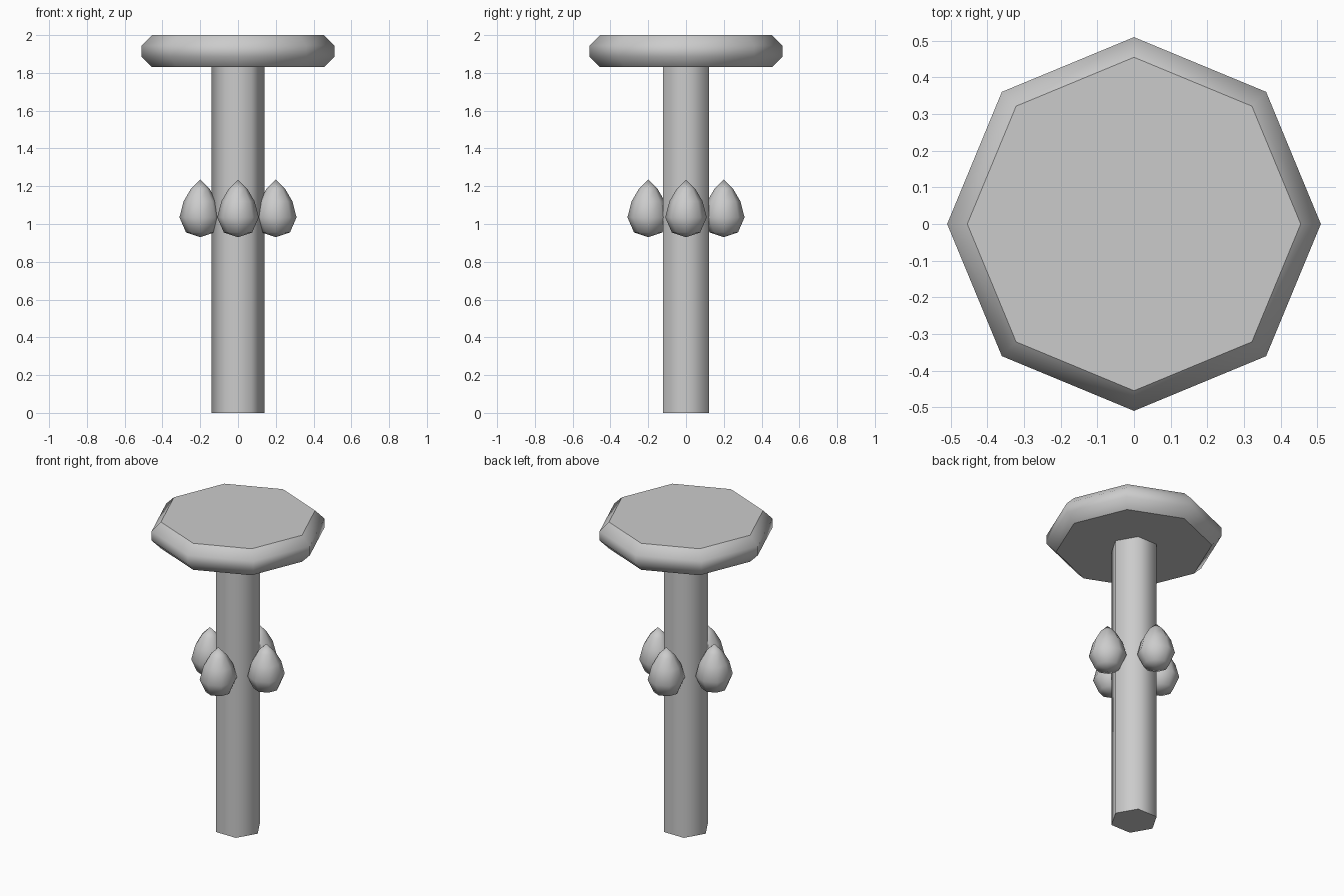
import bpy, bmesh, math

if "Cube" in bpy.data.objects:
    bpy.data.objects.remove(bpy.data.objects["Cube"])

grey = bpy.data.materials.new("plain grey")
grey.diffuse_color = (0.6, 0.6, 0.6, 1)
grey.use_nodes = True
grey.node_tree.nodes["Principled BSDF"].inputs["Base Color"].default_value = grey.diffuse_color


def lathe(name, profile, sides, loc=(0, 0, 0), angle=60):
    """Spin (radius, z) rings around z; radius 0 makes a pole point."""
    bm = bmesh.new()
    rings = []
    for r, z in profile:
        n = sides if r > 0 else 1
        rings.append([bm.verts.new((r * math.cos(2 * math.pi * i / sides),
                                    r * math.sin(2 * math.pi * i / sides), z))
                      for i in range(n)])
    for a, b in zip(rings, rings[1:]):
        for i in range(sides):
            j = (i + 1) % sides
            quad = [a[i % len(a)], a[j % len(a)], b[j % len(b)], b[i % len(b)]]
            bm.faces.new(list(dict.fromkeys(quad)))
    caps = [bm.faces.new(r) for r in (rings[0], rings[-1]) if len(r) > 1]
    # End caps stay flat with a crisp border
    for f in bm.faces:
        f.smooth = f not in caps
    for f in caps:
        for e in f.edges:
            e.smooth = False
    bmesh.ops.recalc_face_normals(bm, faces=bm.faces)
    mesh = bpy.data.meshes.new(name)
    bm.to_mesh(mesh)
    bm.free()
    mesh.materials.append(grey)
    obj = bpy.data.objects.new(name, mesh)
    obj.location = loc
    bpy.context.collection.objects.link(obj)
    return obj


# Hexagonal post
lathe("post", [(0.14, 0), (0.14, 1.84)], 6)

# Octagonal top plate with chamfered rims
lathe("top_plate", [(0.455, 1.83), (0.51, 1.885), (0.51, 1.945), (0.455, 2.0)], 8)

# Four pointed buds around the post
bud = [(0, 0.93), (0.075, 0.955), (0.11, 1.035), (0.088, 1.12), (0.05, 1.185), (0, 1.235)]
for k in range(4):
    a = k * math.pi / 2
    lathe(f"bud_{k + 1}", bud, 8, (0.2 * math.cos(a), 0.2 * math.sin(a), 0))
